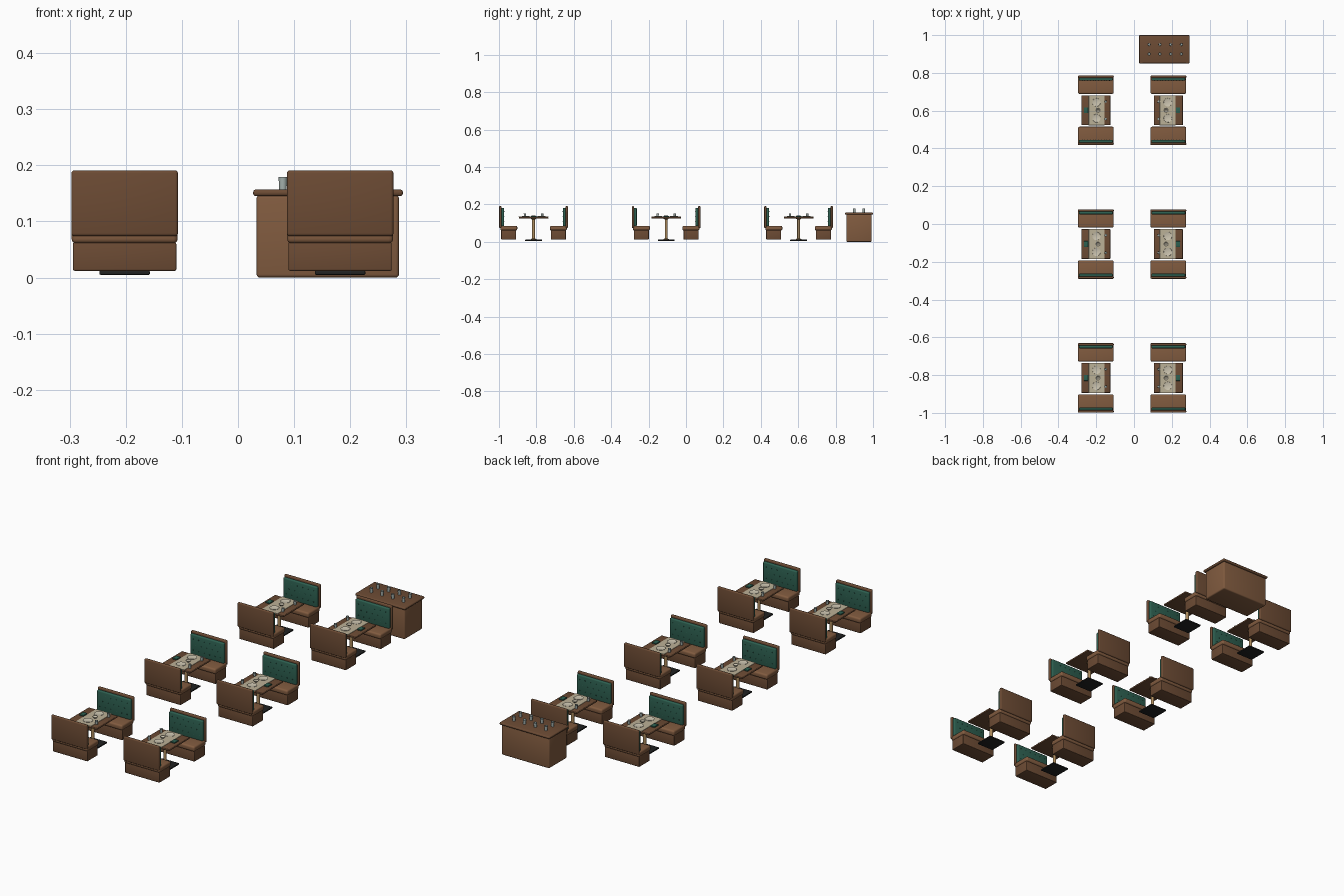
import bpy, bmesh, math
from mathutils import Matrix, Vector

if "Cube" in bpy.data.objects:
    bpy.data.objects.remove(bpy.data.objects["Cube"])


def material(name, rgb):
    m = bpy.data.materials.new(name)
    m.diffuse_color = (*rgb, 1)
    m.use_nodes = True
    m.node_tree.nodes["Principled BSDF"].inputs["Base Color"].default_value = m.diffuse_color
    return m


WOOD = material("dark_wood", (0.15, 0.07, 0.034))
LEATHER = material("brown_leather", (0.22, 0.105, 0.05))
GREEN = material("green_upholstery", (0.026, 0.115, 0.08))
BRASS = material("brass", (0.42, 0.26, 0.11))
BLACK = material("black_metal", (0.015, 0.016, 0.016))
CREAM = material("cream_cloth", (0.5, 0.44, 0.31))
CHINA = material("china", (0.6, 0.55, 0.43))
GLASS = material("pale_glass", (0.38, 0.45, 0.43))


def finish(bm, name, mat):
    bmesh.ops.recalc_face_normals(bm, faces=bm.faces)
    me = bpy.data.meshes.new(name)
    bm.to_mesh(me)
    bm.free()
    me.materials.append(mat)
    me.shade_smooth()
    me.set_sharp_from_angle(angle=math.radians(35))
    return me


def box(name, mat, lo, hi, bevel=0.002, seg=3):
    lo, hi = Vector(lo), Vector(hi)
    bm = bmesh.new()
    bmesh.ops.create_cube(bm, size=1, matrix=Matrix.Translation((lo + hi) / 2)
                          @ Matrix.Diagonal((*(hi - lo), 1)))
    if bevel:
        bmesh.ops.bevel(bm, geom=bm.edges[:], offset=bevel, segments=seg,
                        profile=0.5, affect='EDGES')
    return finish(bm, name, mat)


def lathe(name, mat, profile, spots, sides=20):
    # revolve a (radius, z) profile at every spot
    bm = bmesh.new()
    for x, y, z in spots:
        verts = [bm.verts.new((x + r, y, z + h)) for r, h in profile]
        edges = [bm.edges.new(p) for p in zip(verts, verts[1:])]
        bmesh.ops.spin(bm, geom=verts + edges, cent=(x, y, z), axis=(0, 0, 1),
                       angle=2 * math.pi, steps=sides)
    bmesh.ops.remove_doubles(bm, verts=bm.verts, dist=1e-5)
    return finish(bm, name, mat)


def place(me, name, matrix):
    ob = bpy.data.objects.new(name, me)
    ob.matrix_world = matrix
    bpy.context.collection.objects.link(ob)


# bench at the -y end of a booth, facing +y
def tufts():
    bm = bmesh.new()
    for row in range(3):
        for col in range(6 - row % 2):
            x = (col - (5 - row % 2) / 2) * 0.029
            bmesh.ops.create_uvsphere(
                bm, u_segments=8, v_segments=5, radius=0.002,
                matrix=Matrix.Translation((x, -0.157, 0.108 + row * 0.027)))
    return finish(bm, "back_buttons", GREEN)


bench = [
    box("bench_base", WOOD, (-.092, -.173, .012), (.092, -.093, .063), .003),
    box("seat", LEATHER, (-.0945, -.178, .061), (.0945, -.087, .086), .008, 4),
    box("backrest", WOOD, (-.095, -.184, .074), (.095, -.171, .191), .005),
    box("back_cushion", GREEN, (-.09, -.172, .084), (.09, -.157, .182), .005),
    tufts(),
]

# table, standing on a square foot
corners = [(.052, .046, .133), (.052, -.046, .133)]
glass = [(0, 0), (.0055, 0), (.0068, .018), (.0058, .018), (.005, .002), (0, .002)]
table = [
    box("table_foot", BLACK, (-.045, -.045, .005), (.045, .045, .012), .002),
    lathe("table_pole", BRASS, [(0, 0), (.016, 0), (.014, .004), (.0075, .007),
                                (.0075, .108), (.016, .115), (.016, .117), (0, .117)],
          [(0, 0, .011)]),
    box("table_top", WOOD, (-.077, -.079, .124), (.077, .079, .133), .003),
    box("table_runner", CREAM, (-.038, -.0795, .1325), (.046, .0795, .1345), .0005, 1),
    lathe("plates", CHINA, [(0, 0), (.012, 0), (.022, .003), (.0215, .004),
                            (.012, .0015), (0, .0015)],
          [(.003, .042, .1343), (.003, -.042, .1343)], 24),
    lathe("bowl", CHINA, [(0, 0), (.006, 0), (.012, .007), (.011, .007),
                          (.005, .0015), (0, .0015)], [(.012, 0, .1343)]),
    lathe("table_glasses", GLASS, glass, corners, 14),
    box("menu_stand", GREEN, (-.062, -.015, .133), (-.04, .015, .139), .001),
]

# six booths in two mirrored columns, each with two facing benches
for side, cx, flip in (("left", -.202, 1), ("right", .182, -1)):
    for i, cy in enumerate((-.815, -.106, .602)):
        at = Matrix.Translation((cx, cy, 0))
        for me in table:
            place(me, f"{me.name}_{side}_{i + 1}",
                  at @ Matrix.Rotation(0 if flip > 0 else math.pi, 4, 'Z'))
        for end, ang in (("front", 0), ("back", math.pi)):
            for me in bench:
                place(me, f"{me.name}_{end}_{side}_{i + 1}",
                      at @ Matrix.Rotation(ang, 4, 'Z'))

# serving counter with eight glasses
tall = [(0, 0), (.0065, 0), (.0078, .022), (.0068, .022), (.0055, .002), (0, .002)]
counter = [
    box("counter_body", LEATHER, (.033, .857, 0), (.287, .993, .147), .006),
    box("counter_top", WOOD, (.027, .85, .145), (.294, 1.0, .157), .005),
    lathe("counter_glasses", GLASS, tall,
          [(.08 + .057 * i, y, .157) for i in range(4) for y in (.9, .95)], 14),
]
for me in counter:
    place(me, me.name, Matrix.Identity(4))
